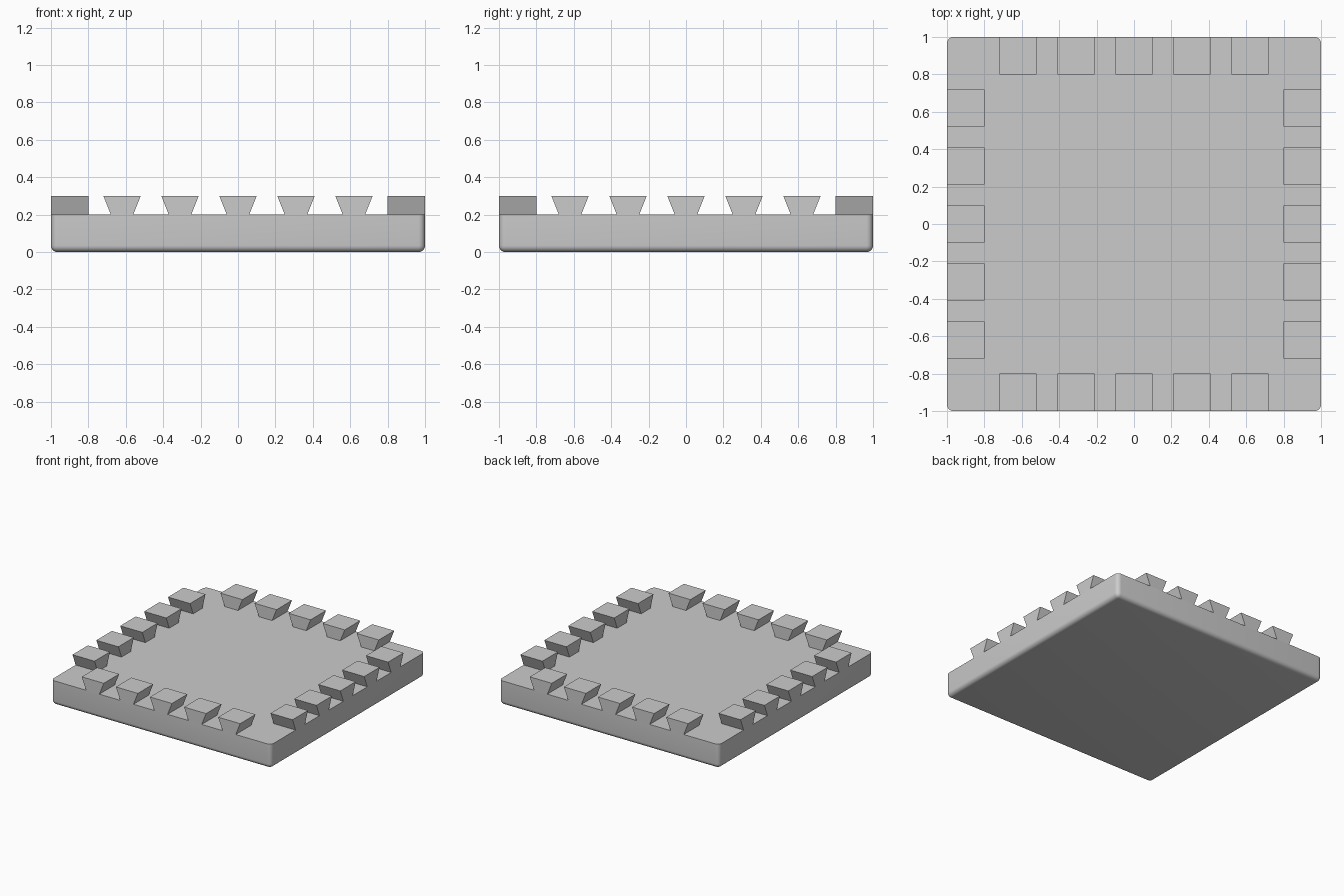
import bpy
import bmesh
import math
from mathutils import Matrix

cube = bpy.data.objects.get("Cube")
if cube:
    bpy.data.objects.remove(cube, do_unlink=True)

BASE_TOP = 0.2
TOOTH_TOP = 0.3

grey = bpy.data.materials.new("plain_grey")
grey.use_nodes = True
colour = (0.6, 0.6, 0.6, 1)
grey.diffuse_color = colour
grey.node_tree.nodes["Principled BSDF"].inputs["Base Color"].default_value = colour


def add_object(name, bm):
    bmesh.ops.recalc_face_normals(bm, faces=bm.faces)
    mesh = bpy.data.meshes.new(name)
    bm.to_mesh(mesh)
    bm.free()
    mesh.materials.append(grey)
    obj = bpy.data.objects.new(name, mesh)
    bpy.context.collection.objects.link(obj)
    return obj


# Base slab: rounded upright and lower edges, crisp top rim
bm = bmesh.new()
bmesh.ops.create_cube(bm, size=2)
for v in bm.verts:
    v.co.z = BASE_TOP if v.co.z > 0 else 0
rounded = [e for e in bm.edges if min(v.co.z for v in e.verts) < BASE_TOP / 2]
bmesh.ops.bevel(bm, geom=rounded, offset=0.035, segments=6, profile=0.5,
                affect='EDGES', clamp_overlap=True)
base = add_object("base_slab", bm)
bpy.ops.object.select_all(action='DESELECT')
base.select_set(True)
bpy.context.view_layer.objects.active = base
bpy.ops.object.shade_smooth_by_angle(angle=math.radians(35))


# Dovetail tooth: profile flares upward, extruded inward from the edge
def add_tooth(name, offset, turn):
    bm = bmesh.new()
    profile = [(-0.06, BASE_TOP), (0.06, BASE_TOP), (0.1, TOOTH_TOP), (-0.1, TOOTH_TOP)]
    face = bm.faces.new([bm.verts.new((offset + x, -1, z)) for x, z in profile])
    extruded = bmesh.ops.extrude_face_region(bm, geom=[face])["geom"]
    verts = [g for g in extruded if isinstance(g, bmesh.types.BMVert)]
    bmesh.ops.translate(bm, verts=verts, vec=(0, 0.2, 0))
    bm.transform(Matrix.Rotation(turn, 4, 'Z'))
    add_object(name, bm)


# Five teeth along each side
for side, label in enumerate(("front", "left", "back", "right")):
    for i in range(5):
        add_tooth(f"{label}_tooth_{i + 1}", (i - 2) * 0.31, side * math.pi / 2)
